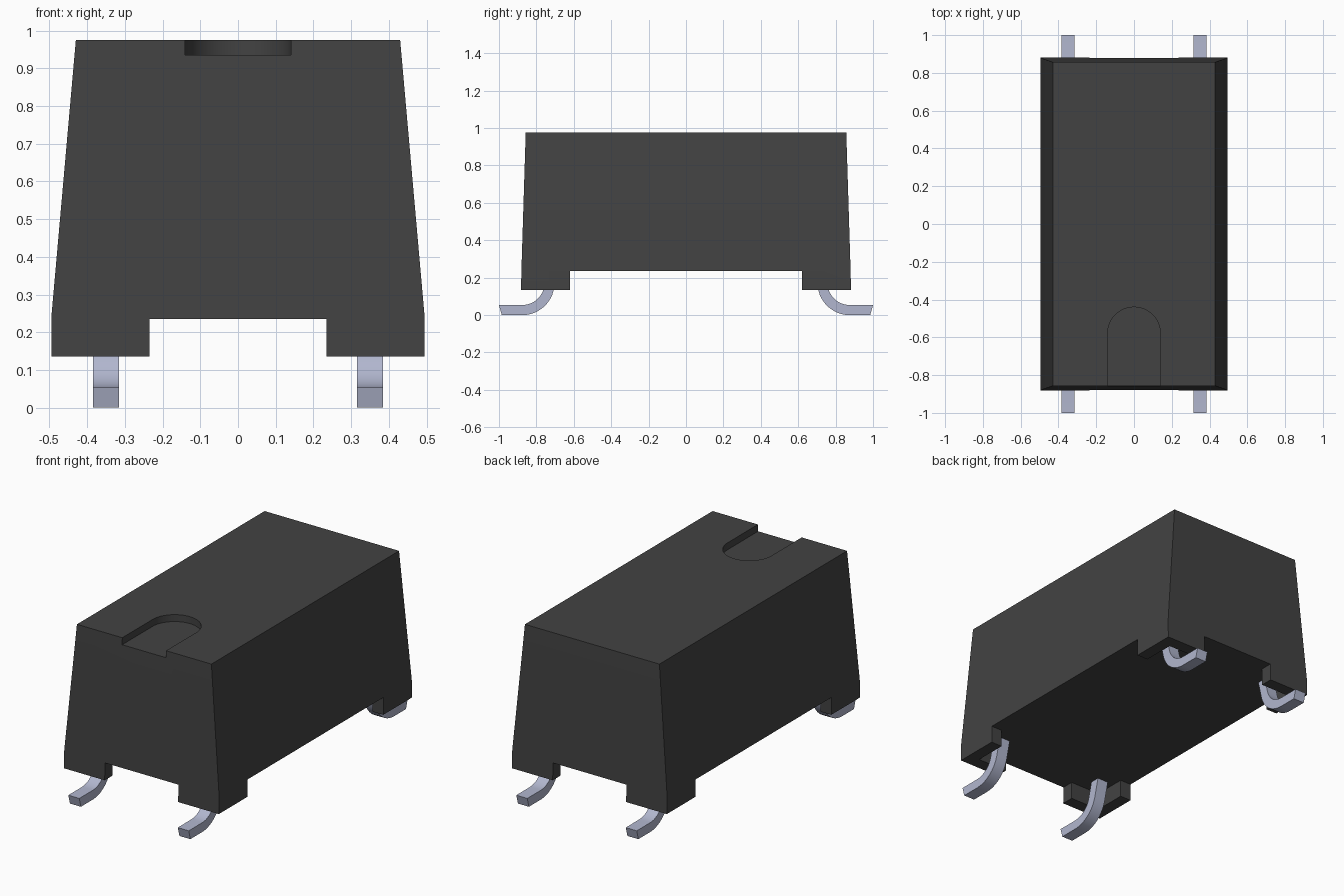
import bpy
import bmesh
from math import sin, cos, pi, radians
from mathutils import Vector

cube = bpy.data.objects.get("Cube")
if cube:
    bpy.data.objects.remove(cube, do_unlink=True)


def material(name, rgb, roughness):
    mat = bpy.data.materials.new(name)
    mat.use_nodes = True
    mat.diffuse_color = (*rgb, 1)
    bsdf = mat.node_tree.nodes["Principled BSDF"]
    bsdf.inputs["Base Color"].default_value = (*rgb, 1)
    bsdf.inputs["Roughness"].default_value = roughness
    return mat


def loft(name, rings, mat=None):
    """Closed solid through a list of matching point rings."""
    bm = bmesh.new()
    loops = [[bm.verts.new(p) for p in ring] for ring in rings]
    n = len(loops[0])
    for low, high in zip(loops, loops[1:]):
        for i in range(n):
            j = (i + 1) % n
            bm.faces.new((low[i], low[j], high[j], high[i]))
    bm.faces.new(loops[0])
    bm.faces.new(loops[-1])
    bmesh.ops.recalc_face_normals(bm, faces=bm.faces)
    mesh = bpy.data.meshes.new(name)
    bm.to_mesh(mesh)
    bm.free()
    obj = bpy.data.objects.new(name, mesh)
    bpy.context.collection.objects.link(obj)
    if mat:
        mesh.materials.append(mat)
    return obj


def rectangle(hx, hy, z):
    return [(-hx, -hy, z), (hx, -hy, z), (hx, hy, z), (-hx, hy, z)]


def prism(name, outline, z0, z1):
    return loft(name, [[(x, y, z) for x, y in outline] for z in (z0, z1)])


def cut(obj, cutter):
    mod = obj.modifiers.new("Cut", 'BOOLEAN')
    mod.operation = 'DIFFERENCE'
    mod.solver = 'EXACT'
    mod.object = cutter
    bpy.context.view_layer.objects.active = obj
    bpy.ops.object.modifier_apply(modifier=mod.name)
    bpy.data.objects.remove(cutter, do_unlink=True)


def smooth(obj):
    bpy.ops.object.select_all(action='DESELECT')
    obj.select_set(True)
    bpy.context.view_layer.objects.active = obj
    bpy.ops.object.shade_smooth_by_angle(angle=radians(30))


plastic = material("dark plastic", (0.055, 0.055, 0.055), 0.7)
metal = material("pale metal", (0.44, 0.47, 0.62), 0.4)

# Tapered housing
housing = loft("housing", [rectangle(0.495, 0.882, 0.135),
                           rectangle(0.495, 0.88, 0.24),
                           rectangle(0.43, 0.857, 0.975)], plastic)

# Underside recess: leaves thin angled walls at the four corners
corner = [(1.5, 0.62), (0.425, 0.62), (0.425, 0.81), (0.235, 0.81), (0.235, 1.5)]
outline = []
for sx, sy in ((1, 1), (-1, 1), (-1, -1), (1, -1)):
    outline += [(sx * x, sy * y) for x, y in corner[::sx * sy]]
cut(housing, prism("recess_cutter", outline, -0.1, 0.235))

# Rounded orientation notch in the top
R = 0.14
arc = [(R * cos(pi * i / 24), -0.58 + R * sin(pi * i / 24)) for i in range(25)]
cut(housing, prism("notch_cutter", [(-R, -1.2), (R, -1.2)] + arc, 0.935, 1.2))
smooth(housing)

# Bent leads: flat toe, curved ankle, leaning shank that ends in the housing
def lead_side(radius, toe):
    centre = Vector((0.875, 0.175))
    angles = [radians(76) * i / 10 for i in range(11)]
    points = [toe] + [centre - radius * Vector((sin(a), cos(a))) for a in angles]
    slope = Vector((-cos(angles[-1]), sin(angles[-1])))
    return points + [points[-1] + slope * ((0.26 - points[-1].y) / slope.y)]


profile = (lead_side(0.172, Vector((0.985, 0.003)))
           + lead_side(0.118, Vector((1.0, 0.057)))[::-1])
for side, sx in (("left", 1), ("right", -1)):
    for end, sy in (("front", -1), ("back", 1)):
        rings = [[(sx * x, sy * p.x, p.y - 0.003) for p in profile]
                 for x in (0.315, 0.385)]
        smooth(loft(f"{end}_{side}_lead", rings, metal))
